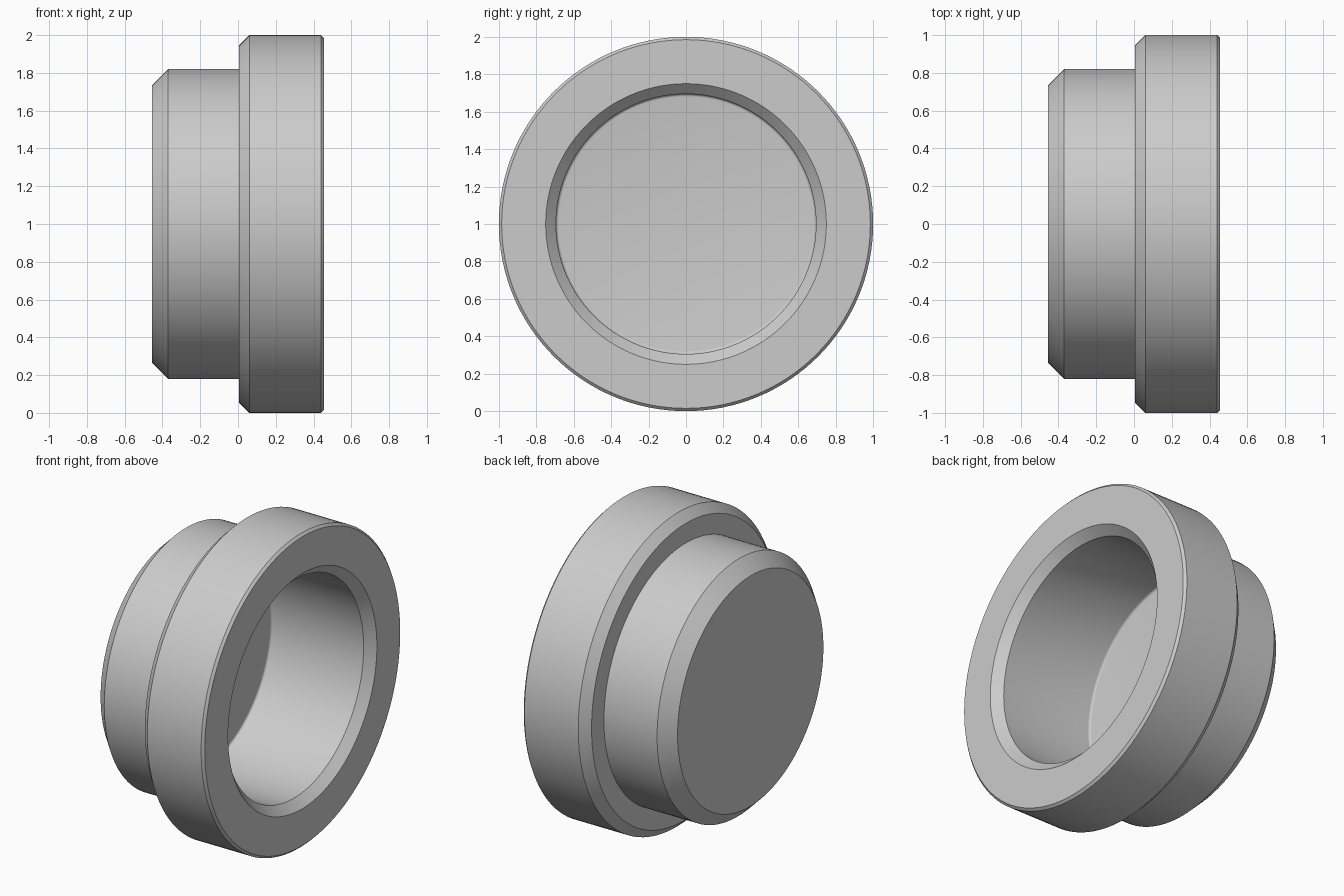
import bpy
import bmesh
import math
from mathutils import Vector

cube = bpy.data.objects.get("Cube")
if cube:
    bpy.data.objects.remove(cube, do_unlink=True)

SEGMENTS = 128
CENTRE = Vector((0, 0, 1))

grey = bpy.data.materials.new("plain grey")
grey.use_nodes = True
colour = (0.6, 0.6, 0.6, 1)
grey.diffuse_color = colour
grey.node_tree.nodes["Principled BSDF"].inputs["Base Color"].default_value = colour

# Half section of the cup: (position along the axis, radius)
outside = [(-0.455, 0), (-0.455, 0.735), (-0.37, 0.82), (0.005, 0.82),
           (0.005, 0.945), (0.06, 1), (0.44, 1), (0.455, 0.985)]
bore_mouth = [(0.455, 0.75), (0.4, 0.695)]

# Small rounded corner where the bore meets its floor
floor_x, bore_r, fillet = -0.25, 0.695, 0.015
corner = []
for i in range(5):
    a = i / 4 * math.pi / 2
    corner.append((floor_x + fillet * (1 - math.sin(a)),
                   bore_r - fillet * (1 - math.cos(a))))
profile = outside + bore_mouth + corner + [(floor_x, 0)]

# Revolve the section about the x axis
bm = bmesh.new()
verts = [bm.verts.new(CENTRE + Vector((x, 0, r))) for x, r in profile]
edges = [bm.edges.new(pair) for pair in zip(verts, verts[1:])]
bmesh.ops.spin(bm, geom=verts + edges, cent=CENTRE, axis=(1, 0, 0),
               angle=math.tau, steps=SEGMENTS, use_duplicate=False)
bmesh.ops.remove_doubles(bm, verts=bm.verts, dist=0.0001)
bmesh.ops.recalc_face_normals(bm, faces=bm.faces)

mesh = bpy.data.meshes.new("flanged_cup")
bm.to_mesh(mesh)
bm.free()
mesh.materials.append(grey)
cup = bpy.data.objects.new("flanged_cup", mesh)
bpy.context.collection.objects.link(cup)

# Smooth round walls, crisp chamfer edges
bpy.ops.object.select_all(action="DESELECT")
cup.select_set(True)
bpy.context.view_layer.objects.active = cup
bpy.ops.object.shade_smooth_by_angle(angle=math.radians(30))
